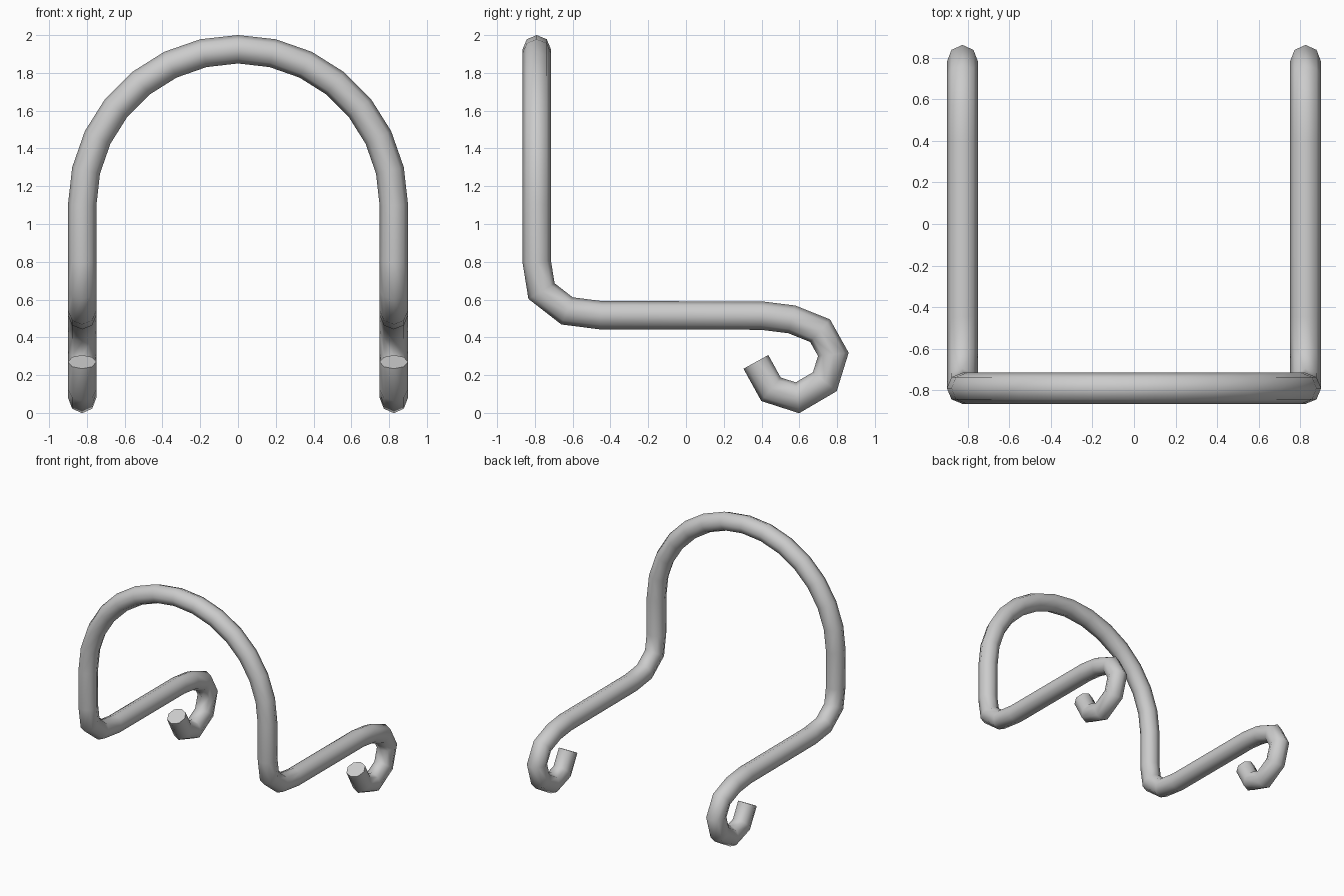
import bpy, bmesh, math
from mathutils import Vector

if "Cube" in bpy.data.objects:
    bpy.data.objects.remove(bpy.data.objects["Cube"])

R, SIDES, X = 0.075, 8, 0.825   # tube radius, sides, half spacing of legs
X_AXIS, Y_AXIS = Vector((1, 0, 0)), Vector((0, 1, 0))

# Centre line of the hook, horizontal rod and lower bend (y, z)
side = [(0.37, 0.27), (0.45, 0.125), (0.59, 0.08), (0.735, 0.165), (0.78, 0.31),
        (0.71, 0.435), (0.56, 0.495), (0.40, 0.515), (-0.45, 0.517),
        (-0.63, 0.54), (-0.765, 0.645), (-0.79, 0.80)]
path = [Vector((-X, y, z)) for y, z in side]
n_side = len(path)

# Left half of the semicircular arch
STEPS = 7
for i in range(STEPS + 1):
    a = math.pi / 2 * i / STEPS
    path.append(Vector((-X * math.cos(a), -0.79, 1.1 + X * math.sin(a))))

# Sweep a mitred octagon along the path
bm = bmesh.new()
rings = []
for i, p in enumerate(path):
    d0 = (p - path[i - 1]).normalized() if i else (path[1] - p).normalized()
    d1 = (path[i + 1] - p).normalized() if i < len(path) - 1 else d0
    t = (d0 + d1).normalized()
    k = 1 / t.dot(d0)
    if i == len(path) - 1:
        t = X_AXIS.copy()
    if i < n_side:
        u, v = X_AXIS, t.cross(X_AXIS) * k
    else:
        u, v = Y_AXIS.cross(t) * k, Y_AXIS
    ring = []
    for j in range(SIDES):
        a = 2 * math.pi * j / SIDES
        ring.append(bm.verts.new(p + R * (u * math.cos(a) + v * math.sin(a))))
    rings.append(ring)
for r0, r1 in zip(rings, rings[1:]):
    for j in range(SIDES):
        k = (j + 1) % SIDES
        bm.faces.new((r0[j], r0[k], r1[k], r1[j]))
bm.faces.new(rings[0][::-1])   # cap on the hook end
bmesh.ops.recalc_face_normals(bm, faces=bm.faces)

mesh = bpy.data.meshes.new("bent_tube_frame")
bm.to_mesh(mesh)
bm.free()
frame = bpy.data.objects.new("bent_tube_frame", mesh)
bpy.context.collection.objects.link(frame)

# Smooth tube with crisp end caps
bpy.context.view_layer.objects.active = frame
frame.select_set(True)
bpy.ops.object.shade_smooth_by_angle(angle=math.radians(50))

# Mirror to the right half, joined at the top of the arch
mirror = frame.modifiers.new("mirror", 'MIRROR')
mirror.use_axis[0] = True
mirror.use_clip = True
mirror.merge_threshold = 0.001
